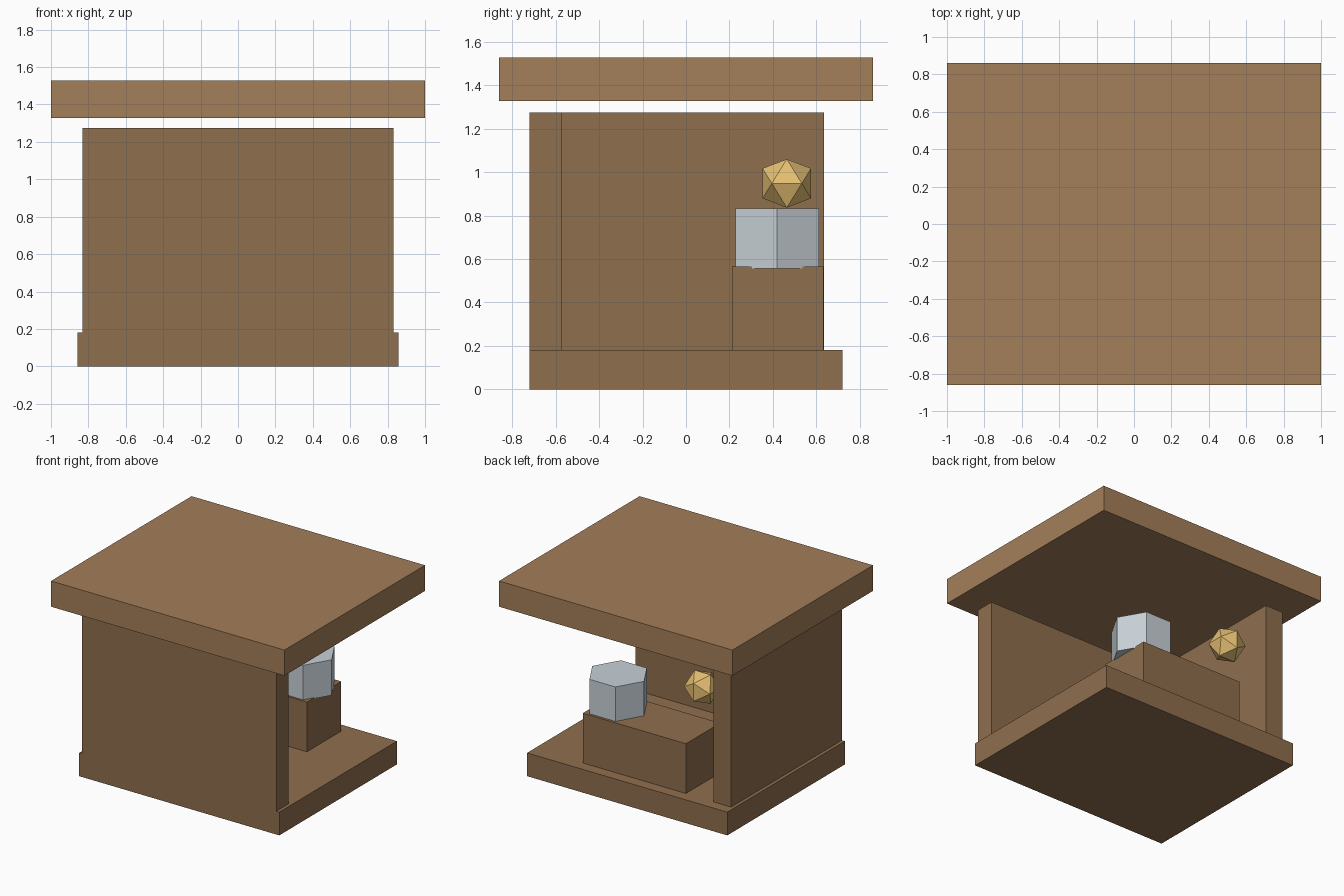
import bpy
import bmesh
from mathutils import Vector

if "Cube" in bpy.data.objects:
    bpy.data.objects.remove(bpy.data.objects["Cube"])


def material(name, rgb):
    mat = bpy.data.materials.new(name)
    mat.diffuse_color = (*rgb, 1.0)
    mat.use_nodes = True
    mat.node_tree.nodes["Principled BSDF"].inputs["Base Color"].default_value = mat.diffuse_color
    return mat


light_wood = material("light_wood", (0.37, 0.21, 0.10))
dark_wood = material("dark_wood", (0.275, 0.156, 0.076))
steel = material("steel", (0.58, 0.64, 0.68))
gold = material("gold", (0.78, 0.52, 0.17))


def finish(bm, name, mat):
    bmesh.ops.recalc_face_normals(bm, faces=bm.faces)
    mesh = bpy.data.meshes.new(name)
    bm.to_mesh(mesh)
    bm.free()
    mesh.materials.append(mat)
    obj = bpy.data.objects.new(name, mesh)
    bpy.context.collection.objects.link(obj)
    return obj


def box(name, xs, ys, zs, mat):
    bm = bmesh.new()
    bmesh.ops.create_cube(bm, size=1.0)
    size = Vector((xs[1] - xs[0], ys[1] - ys[0], zs[1] - zs[0]))
    centre = Vector((sum(xs), sum(ys), sum(zs))) / 2
    bmesh.ops.scale(bm, vec=size, verts=bm.verts)
    bmesh.ops.translate(bm, vec=centre, verts=bm.verts)
    return finish(bm, name, mat)


# Booth: floor, two walls, counter and floating roof slab
box("floor_slab", (-0.858, 0.858), (-0.72, 0.72), (0, 0.18), dark_wood)
box("front_wall", (-0.832, 0.832), (-0.72, -0.572), (0.18, 1.275), dark_wood)
box("left_wall", (-0.832, -0.68), (-0.572, 0.636), (0.18, 1.275), dark_wood)
box("counter", (-0.442, 0.442), (0.212, 0.632), (0.18, 0.565), dark_wood)
box("roof_slab", (-1, 1), (-0.86, 0.86), (1.328, 1.527), light_wood)

# Six-sided block on the counter, one corner pointing along x
bm = bmesh.new()
bmesh.ops.create_cone(bm, cap_ends=True, segments=6, radius1=0.222, radius2=0.222, depth=0.275)
# Turn so that two corners lie on the x axis
if max(v.co.x for v in bm.verts) < 0.21:
    for v in bm.verts:
        v.co.x, v.co.y = -v.co.y, v.co.x
bmesh.ops.translate(bm, vec=(0.287, 0.42, 0.6945), verts=bm.verts)
finish(bm, "hexagonal_block", steel)

# Twenty-sided lamp: corners of three crossed golden rectangles
a, b = 0.069, 0.1117
bm = bmesh.new()
for s in (-1, 1):
    for t in (-1, 1):
        for corner in ((s * b, t * a, 0), (0, s * b, t * a), (s * a, 0, t * b)):
            bm.verts.new(corner)
bmesh.ops.convex_hull(bm, input=bm.verts)
bmesh.ops.translate(bm, vec=(-0.467, 0.464, 0.948), verts=bm.verts)
finish(bm, "hanging_lamp", gold)
